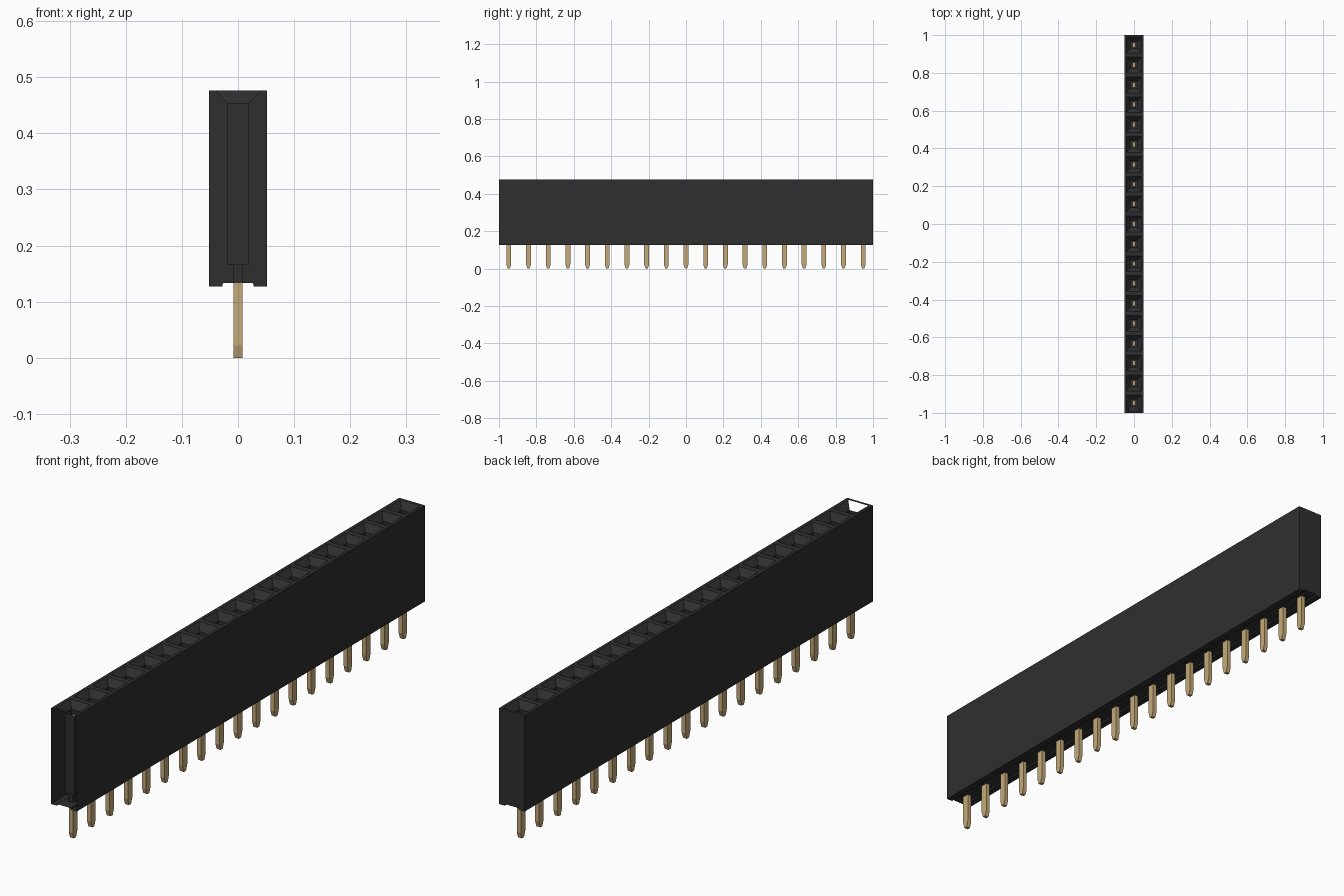
import bpy
import bmesh

cube = bpy.data.objects.get("Cube")
if cube:
    bpy.data.objects.remove(cube, do_unlink=True)

COUNT = 19
PITCH = 2.0 / COUNT
HALF_W = 0.0515
TOP, BASE, CHANNEL = 0.476, 0.127, 0.133


def material(name, colour):
    mat = bpy.data.materials.new(name)
    mat.use_nodes = True
    mat.diffuse_color = (*colour, 1)
    bsdf = mat.node_tree.nodes["Principled BSDF"]
    bsdf.inputs["Base Color"].default_value = (*colour, 1)
    bsdf.inputs["Roughness"].default_value = 0.6
    return mat


def finish(bm, name, mat):
    bmesh.ops.remove_doubles(bm, verts=bm.verts[:], dist=0.0001)
    bmesh.ops.recalc_face_normals(bm, faces=bm.faces[:])
    mesh = bpy.data.meshes.new(name)
    bm.to_mesh(mesh)
    bm.free()
    mesh.materials.append(mat)
    obj = bpy.data.objects.new(name, mesh)
    bpy.context.collection.objects.link(obj)
    return obj


def ring(bm, y, hx, hy, z):
    """Rectangle of vertices; its first side faces the front."""
    corners = ((-1, -1), (1, -1), (1, 1), (-1, 1))
    return [bm.verts.new((sx * hx, y + sy * hy, z)) for sx, sy in corners]


def bridge(bm, a, b, skip=()):
    for i in range(len(a)):
        if i not in skip:
            j = (i + 1) % len(a)
            bm.faces.new((a[i], a[j], b[j], b[i]))


black = material("black plastic", (0.028, 0.028, 0.028))
gold = material("gold metal", (0.56, 0.40, 0.19))
centres = [-1 + PITCH * (i + 0.5) for i in range(COUNT)]

# Housing: thin shell, open at the front end, with a channel underneath
half = [(HALF_W, TOP), (HALF_W, BASE), (0.028, BASE), (0.027, CHANNEL)]
profile = half + [(-x, z) for x, z in reversed(half)]
bm = bmesh.new()
for y in centres:
    rows = [[bm.verts.new((x, y + s * PITCH / 2, z)) for x, z in profile]
            for s in (-1, 1)]
    for i in range(len(profile) - 1):
        bm.faces.new((rows[0][i], rows[0][i + 1], rows[1][i + 1], rows[1][i]))
    if y == centres[-1]:
        bm.faces.new(rows[1])

    # Socket: rim, funnel, square well and narrow pin sleeve
    levels = [(HALF_W, PITCH / 2, TOP), (0.040, 0.042, TOP),
              (0.019, 0.019, 0.453), (0.019, 0.019, 0.165),
              (0.009, 0.014, 0.165), (0.009, 0.014, CHANNEL)]
    rings = [ring(bm, y, *level) for level in levels]
    for k in range(len(rings) - 1):
        open_side = (0,) if y == centres[0] and k == 1 else ()
        bridge(bm, rings[k], rings[k + 1], open_side)
finish(bm, "socket_housing", black)

# Contact pins: flat bars with tips tapering along the row
for n, y in enumerate(centres, 1):
    bm = bmesh.new()
    levels = [(0.008, 0.006, 0.0), (0.008, 0.013, 0.022), (0.008, 0.013, 0.44)]
    rings = [ring(bm, y, *level) for level in levels]
    for a, b in zip(rings, rings[1:]):
        bridge(bm, a, b)
    bm.faces.new(rings[0])
    bm.faces.new(rings[-1])
    finish(bm, f"contact_pin_{n}", gold)
